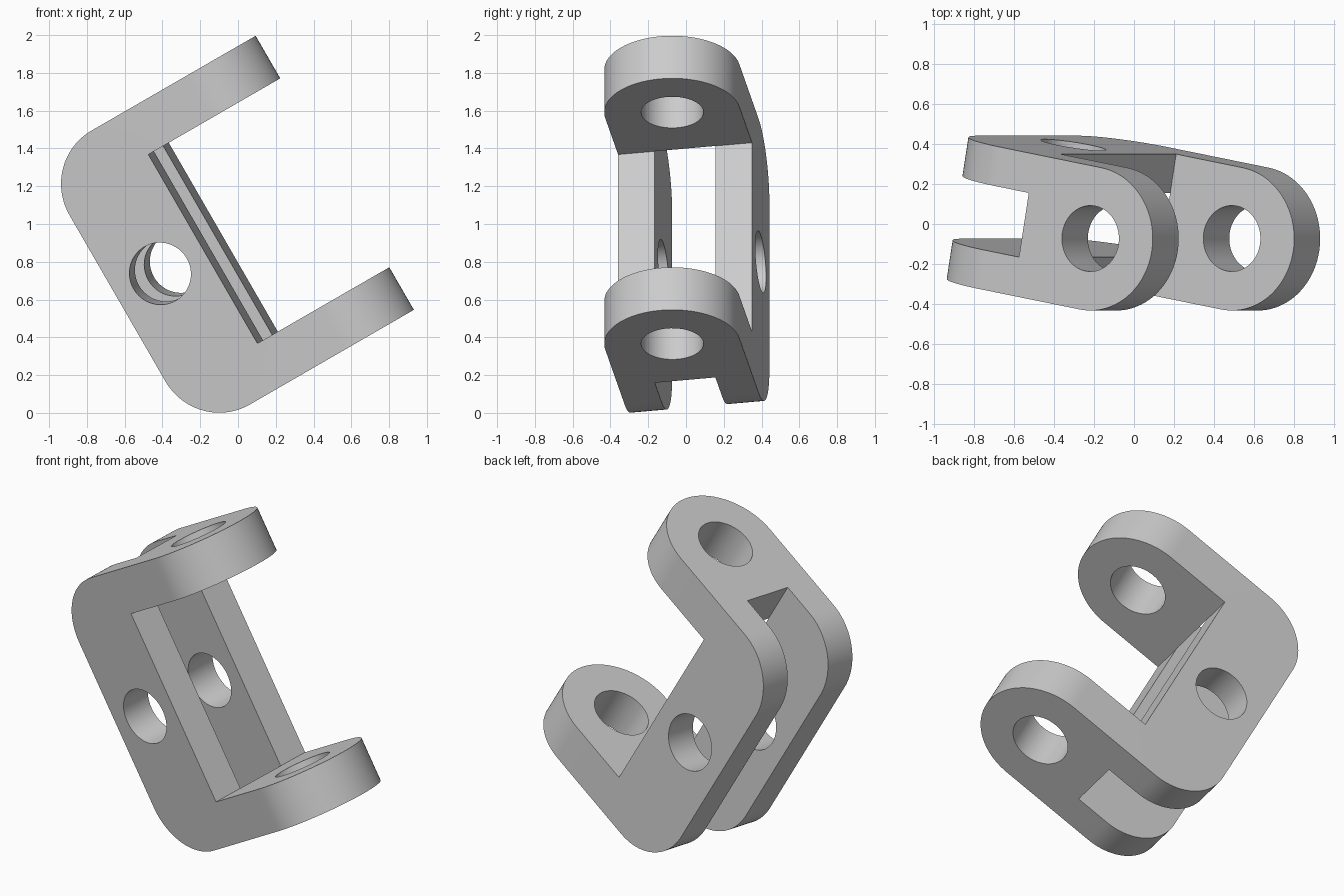
import bpy, bmesh
from math import cos, sin, pi, radians
from mathutils import Matrix, Vector

if "Cube" in bpy.data.objects:
    bpy.data.objects.remove(bpy.data.objects["Cube"], do_unlink=True)

HALF_W = 0.36      # half width of the bracket
HALF_H = 0.8375    # half height along the spine
ARM = 0.26         # arm thickness
DEPTH = 0.53       # spine depth
CORNER = 0.33      # outer corner radius
REACH = 0.39       # spine face to arm hole centre
SLOT = 0.163       # half width of the slot
HOLE = 0.165       # hole radius

grey = bpy.data.materials.new("light grey")
grey.use_nodes = True
colour = (0.6, 0.6, 0.6, 1)
grey.diffuse_color = colour
grey.node_tree.nodes["Principled BSDF"].inputs["Base Color"].default_value = colour


def arc(cx, cy, r, start, end, n=24):
    angles = [radians(start + (end - start) * i / n) for i in range(n + 1)]
    return [(cx + r * cos(a), cy + r * sin(a)) for a in angles]


def prism(name, outline, half, along):
    """Extrude an outline both ways along local y or z."""
    place = {"y": lambda p: Vector((p[0], -half, p[1])),
             "z": lambda p: Vector((p[0], p[1], -half))}[along]
    push = Vector((0, 2 * half, 0)) if along == "y" else Vector((0, 0, 2 * half))
    bm = bmesh.new()
    face = bm.faces.new([bm.verts.new(place(p)) for p in outline])
    new = bmesh.ops.extrude_face_region(bm, geom=[face])["geom"]
    bmesh.ops.translate(bm, vec=push, verts=[v for v in new if isinstance(v, bmesh.types.BMVert)])
    bmesh.ops.recalc_face_normals(bm, faces=bm.faces)
    mesh = bpy.data.meshes.new(name)
    bm.to_mesh(mesh)
    bm.free()
    mesh.materials.append(grey)
    obj = bpy.data.objects.new(name, mesh)
    bpy.context.collection.objects.link(obj)
    return obj


def combine(target, tool, operation):
    mod = target.modifiers.new(operation, "BOOLEAN")
    mod.operation, mod.object, mod.solver = operation, tool, "EXACT"
    bpy.context.view_layer.objects.active = target
    bpy.ops.object.modifier_apply(modifier=mod.name)
    bpy.data.objects.remove(tool, do_unlink=True)


# C-shaped side profile with rounded outer corners
tip, inner = REACH + HALF_W + 0.1, HALF_H - ARM
cx, cz = CORNER - DEPTH, HALF_H - CORNER
side = [(tip, HALF_H)] + arc(cx, cz, CORNER, 90, 180) + arc(cx, -cz, CORNER, 180, 270)
side += [(tip, -HALF_H), (tip, -inner), (0, -inner), (0, inner), (tip, inner)]
bracket = prism("clevis_bracket", side, 0.5, "y")

# plan shape: round arm ends, slot splitting the spine
back = -DEPTH - 0.1
plan = arc(REACH, 0, HALF_W, -90, 90, 48)
plan += [(back, HALF_W), (back, SLOT), (0, SLOT), (0, -SLOT), (back, -SLOT), (back, -HALF_W)]
combine(bracket, prism("plan_shape", plan, 1, "z"), "INTERSECT")

# pin holes through the arms and across the spine
circle = (0, 360 * 47 / 48, 47)
combine(bracket, prism("arm_hole", arc(REACH, 0, HOLE, *circle), 1, "z"), "DIFFERENCE")
combine(bracket, prism("spine_hole", arc(-DEPTH / 2, 0, HOLE, *circle), 1, "y"), "DIFFERENCE")

# smooth curves, then tilt into place
bracket.select_set(True)
bpy.context.view_layer.objects.active = bracket
bpy.ops.object.shade_smooth_by_angle(angle=radians(30))
bracket.matrix_world = (Matrix.Translation((-0.132, -0.005, 0.899))
                        @ Matrix.Rotation(-pi / 6, 4, "Y") @ Matrix.Rotation(-pi / 18, 4, "Z"))
